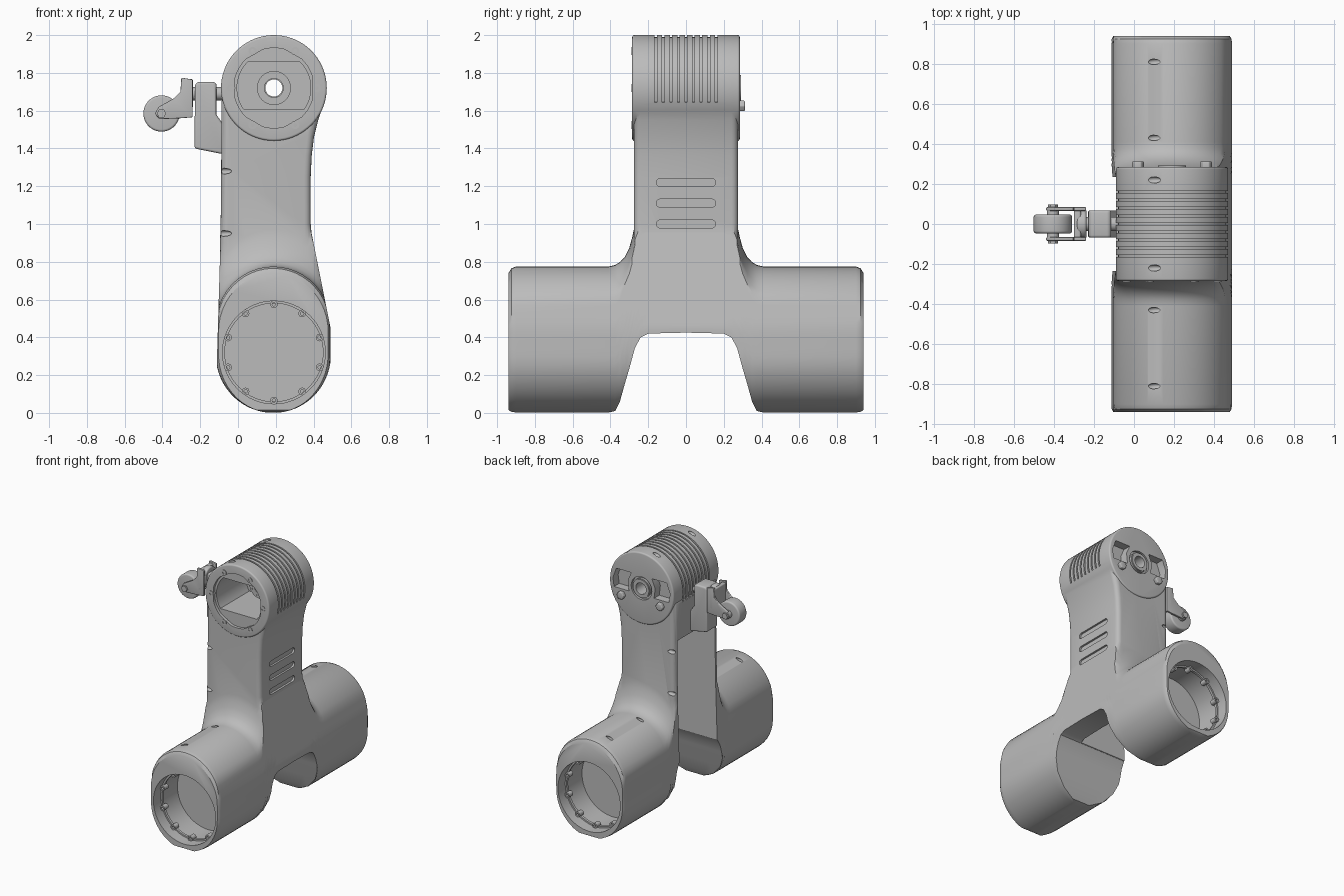
import bpy, bmesh, math
from mathutils import Matrix, Vector

cube = bpy.data.objects.get("Cube")
if cube:
    bpy.data.objects.remove(cube, do_unlink=True)

GREY = (0.5, 0.5, 0.5, 1)
mat = bpy.data.materials.new("plain grey")
mat.use_nodes = True
mat.diffuse_color = GREY
mat.node_tree.nodes["Principled BSDF"].inputs["Base Color"].default_value = GREY

HEAD = (0.19, 1.72)   # x, z of the head axis
BORE = (0.19, 0.32)   # x, z of the lower barrel axis


def activate(ob):
    bpy.ops.object.select_all(action='DESELECT')
    ob.select_set(True)
    bpy.context.view_layer.objects.active = ob


def make(name, bm, bevel=0.0, limit=50):
    bmesh.ops.recalc_face_normals(bm, faces=bm.faces[:])
    me = bpy.data.meshes.new(name)
    bm.to_mesh(me)
    bm.free()
    me.materials.append(mat)
    ob = bpy.data.objects.new(name, me)
    bpy.context.scene.collection.objects.link(ob)
    if bevel:
        mod = ob.modifiers.new("bevel", 'BEVEL')
        mod.width, mod.segments = bevel, 4
        mod.angle_limit = math.radians(limit)
        activate(ob)
        bpy.ops.object.modifier_apply(modifier="bevel")
    return ob


def smooth(ob):
    activate(ob)
    bpy.ops.object.shade_smooth_by_angle(angle=math.radians(32))


def prism(name, pts, a, b, axis='y', bevel=0.0):
    """Extrude a 2D outline from a to b along an axis."""
    bm = bmesh.new()
    place = (lambda p, w: (p[0], w, p[1])) if axis == 'y' else (lambda p, w: (w, p[0], p[1]))
    lo, hi = ([bm.verts.new(place(p, w)) for p in pts] for w in (a, b))
    bm.faces.new(lo)
    bm.faces.new(hi)
    for i in range(len(pts)):
        j = (i + 1) % len(pts)
        bm.faces.new((lo[i], lo[j], hi[j], hi[i]))
    return make(name, bm, bevel)


def arc(c, r, a0=0, a1=360, n=48):
    full = a1 - a0 >= 360
    steps = n if full else n + 1
    angles = [math.radians(a0 + (a1 - a0) * i / n) for i in range(steps)]
    return [(c[0] + r * math.cos(t), c[1] + r * math.sin(t)) for t in angles]


def box(name, x, y, z):
    return prism(name, [(x[0], z[0]), (x[1], z[0]), (x[1], z[1]), (x[0], z[1])], *y)


def ring(name, c, r0, r1, a, b, n=48):
    bm = bmesh.new()
    loops = [[bm.verts.new((x, y, z)) for x, z in arc(c, r, n=n)]
             for r, y in ((r0, a), (r1, a), (r1, b), (r0, b))]
    for k in range(4):
        p, q = loops[k], loops[(k + 1) % 4]
        for i in range(n):
            j = (i + 1) % n
            bm.faces.new((p[i], p[j], q[j], q[i]))
    return make(name, bm)


def boolean(target, others, op='DIFFERENCE'):
    for o in others:
        mod = target.modifiers.new("bool", 'BOOLEAN')
        mod.operation, mod.solver, mod.object = op, 'EXACT', o
        activate(target)
        bpy.ops.object.modifier_apply(modifier="bool")
        bpy.data.objects.remove(o, do_unlink=True)


# Lower cross barrel: sections along y with a raised saddle and an arch beneath
def section(y, top, low, inset, n=26):
    left, right = [], []
    for i in range(1, n + 1):
        z = top - (top - low) * (1 - math.cos(math.pi * i / n)) / 2
        w = 0.305 - inset
        d = max(z - (top - 0.31), 0.31 - z, 0) / 0.31
        w *= math.sqrt(max(1 - d * d, 0.002))
        left.append((max(0.187 - w, -0.12 + 0.03 * z), y, z))
        right.append((min(0.187 + w, 0.49 - 0.2 * max(0, z - 0.45)), y, z))
    a, b = Vector(left[-1]), Vector(right[-1])
    floor = [tuple(a.lerp(b, k / 5)) for k in range(1, 5)]
    return [(0.187, y, top)] + left + floor + right[::-1]


half = [(0.2, 1.1, 0.42, 0), (0.24, 1.08, 0.4, 0), (0.27, 1.0, 0.345, 0),
        (0.285, 0.93, 0.29, 0), (0.3, 0.875, 0.235, 0), (0.325, 0.825, 0.15, 0),
        (0.35, 0.798, 0.06, 0), (0.375, 0.783, 0.01, 0), (0.41, 0.775, 0.002, 0),
        (0.9, 0.775, 0.002, 0), (0.925, 0.765, 0.006, 0.005), (0.94, 0.74, 0.015, 0.015)]
stations = [(-s[0],) + s[1:] for s in half[::-1]] + [(0, 1.1, 0.425, 0)] + half
bm = bmesh.new()
loops = [[bm.verts.new(p) for p in section(*s)] for s in stations]
for p, q in zip(loops, loops[1:]):
    for i in range(len(p)):
        j = (i + 1) % len(p)
        bm.faces.new((p[i], p[j], q[j], q[i]))
bm.faces.new(loops[0])
bm.faces.new(loops[-1])
body = make("leg_body", bm)

# Upright and head
stem_outline = [(0.36, 1.72), (0.45, 1.63), (0.425, 1.55), (0.402, 1.46), (0.39, 1.36),
                (0.385, 1.25), (0.385, 1.0), (0.394, 0.9), (0.405, 0.8), (0.4, 0.6),
                (-0.09, 0.6), (-0.095, 0.9), (-0.09, 1.1), (-0.087, 1.65), (-0.05, 1.72)]
stem = prism("stem", stem_outline, -0.276, 0.276, bevel=0.035)
head = prism("head", arc(HEAD, 0.28, n=72), -0.285, 0.285, bevel=0.012)
boolean(body, [stem, head], 'UNION')

# Open channel at the rear of the upright and barrel bores
cuts = [box("channel", (-0.3, 0.3), (-0.235, 0.235), (0.3, 1.36))]
for s in (-1, 1):
    cuts.append(prism("bore", arc(BORE, 0.272, n=64), s * 0.64, s * 1.0))

# Head front cavity, through hole, back pockets and hub groove
hexagon = [p for k in range(6) for p in arc(HEAD, 0.212, 60 * k + 14, 60 * k + 46, 6)]
cuts.append(prism("front_recess", hexagon, -0.35, -0.262))
low = math.degrees(math.asin(0.11 / 0.195))
cavity = arc(HEAD, 0.195, -low, 46, 14) + arc(HEAD, 0.195, 134, 180 + low, 14)
cuts.append(prism("front_cavity", cavity, -0.35, 0.1))
cuts.append(prism("axle_hole", arc(HEAD, 0.05, n=32), -0.35, 0.35))
for s in (-1, 1):
    pocket = [(HEAD[0] + s * u, HEAD[1] + v) for u, v in
              ((0.11, -0.05), (0.24, -0.05), (0.25, 0.02), (0.22, 0.1), (0.09, 0.1), (0.12, 0.03))]
    cuts.append(prism("back_pocket", pocket, 0.22, 0.35))
cuts.append(ring("hub_groove", HEAD, 0.075, 0.09, 0.265, 0.35))

# Cooling grooves over the head
for k in range(-4, 5):
    y = k * 0.04
    band = arc(HEAD, 0.31, -16, 196, 40) + arc(HEAD, 0.269, -16, 196, 40)[::-1]
    cuts.append(prism("groove", band, y - 0.006, y + 0.006))

# Grip slots on the outer face
for z in (1.0, 1.11, 1.22):
    slot = arc((0.135, z), 0.022, -90, 90, 10) + arc((-0.135, z), 0.022, 90, 270, 10)
    cuts.append(prism("slot", slot, 0.37, 0.45, axis='x'))

# Screw dimples
dimples = [(0.11, y, 0.755) for y in (0.43, 0.81)]
dimples += [(0.1, 0.22, 1.985), (-0.068, 0.268, 0.95), (-0.068, 0.268, 1.28)]
for x, y, z in dimples:
    for s in (-1, 1):
        bm = bmesh.new()
        bmesh.ops.create_uvsphere(bm, u_segments=16, v_segments=8, radius=1, matrix=
                                  Matrix.Translation((x, s * y, z)) @ Matrix.Diagonal((0.04, 0.016, 0.016, 1)))
        cuts.append(make("dimple", bm))
boolean(body, cuts)

parts = [body]
# Barrel mounting rings with lugs
for s, side in ((-1, "front"), (1, "back")):
    y0, y1 = s * 0.83, s * 0.85
    parts.append(ring(side + "_mounting_ring", BORE, 0.26, 0.275, y0, y1, 64))
    for k in range(10):
        t = math.radians(18 + 36 * k)
        c = (BORE[0] + 0.255 * math.cos(t), BORE[1] + 0.255 * math.sin(t))
        parts.append(ring(side + "_ring_lug", c, 0.009, 0.02, s * 0.82, s * 0.87, 16))

# Head fittings: axle boss, hub, screw lugs and back stops
parts.append(ring("axle_boss", HEAD, 0.05, 0.09, 0.0, 0.11))
parts.append(ring("hub_ring", HEAD, 0.045, 0.07, 0.27, 0.292))
for k in range(8):
    c = arc(HEAD, 0.075, 22.5, 382.5, 8)[k]
    parts.append(prism("boss_screw", arc(c, 0.007, n=10), -0.005, 0.01))
for k in range(6):
    c = arc(HEAD, 0.226, n=6)[k]
    parts.append(ring("head_lug", c, 0.01, 0.022, -0.289, -0.255, 16))
for x in (0.02, 0.36):
    parts.append(prism("back_stop", arc((x, 1.625), 0.032, n=6), 0.27, 0.312, bevel=0.006))

# Caster bracket on the rear of the upright
bracket = [(-0.23, 1.4), (-0.08, 1.37), (-0.08, 1.53), (-0.115, 1.58), (-0.115, 1.74),
           (-0.125, 1.752), (-0.215, 1.752), (-0.228, 1.735)]
parts.append(prism("caster_bracket", bracket, -0.068, 0.068, bevel=0.012))
parts.append(prism("bracket_bolt", arc((0, 1.69), 0.035, n=24), -0.13, -0.07, axis='x'))
parts.append(prism("swivel_stem", arc((0, 1.69), 0.035, n=24), -0.25, -0.21, axis='x'))
parts.append(prism("swivel_cup", arc((0, 1.69), 0.078, n=32), -0.285, -0.238, axis='x', bevel=0.012))

# Caster fork and wheel
WHEEL = (-0.405, 1.585)
fork = [(-0.24, 1.765), (-0.3, 1.775), (-0.305, 1.7), (-0.34, 1.665), (-0.42, 1.62), (-0.44, 1.585),
        (-0.415, 1.555), (-0.3, 1.56), (-0.24, 1.565)]
for s, side in ((-1, "front"), (1, "back")):
    parts.append(prism(side + "_fork_arm", fork, s * 0.066, s * 0.084, bevel=0.005))
    parts.append(prism(side + "_axle_nut", arc(WHEEL, 0.025, n=6), s * 0.08, s * 0.097))
parts.append(prism("fork_web", [(-0.084, 1.6), (0.084, 1.6), (0.084, 1.76), (-0.084, 1.76)],
                   -0.3, -0.265, axis='x', bevel=0.01))
parts.append(prism("caster_wheel", arc(WHEEL, 0.096), -0.047, 0.047, bevel=0.012))
parts.append(prism("wheel_axle", arc(WHEEL, 0.03, n=24), -0.07, 0.07))

for p in parts:
    smooth(p)
